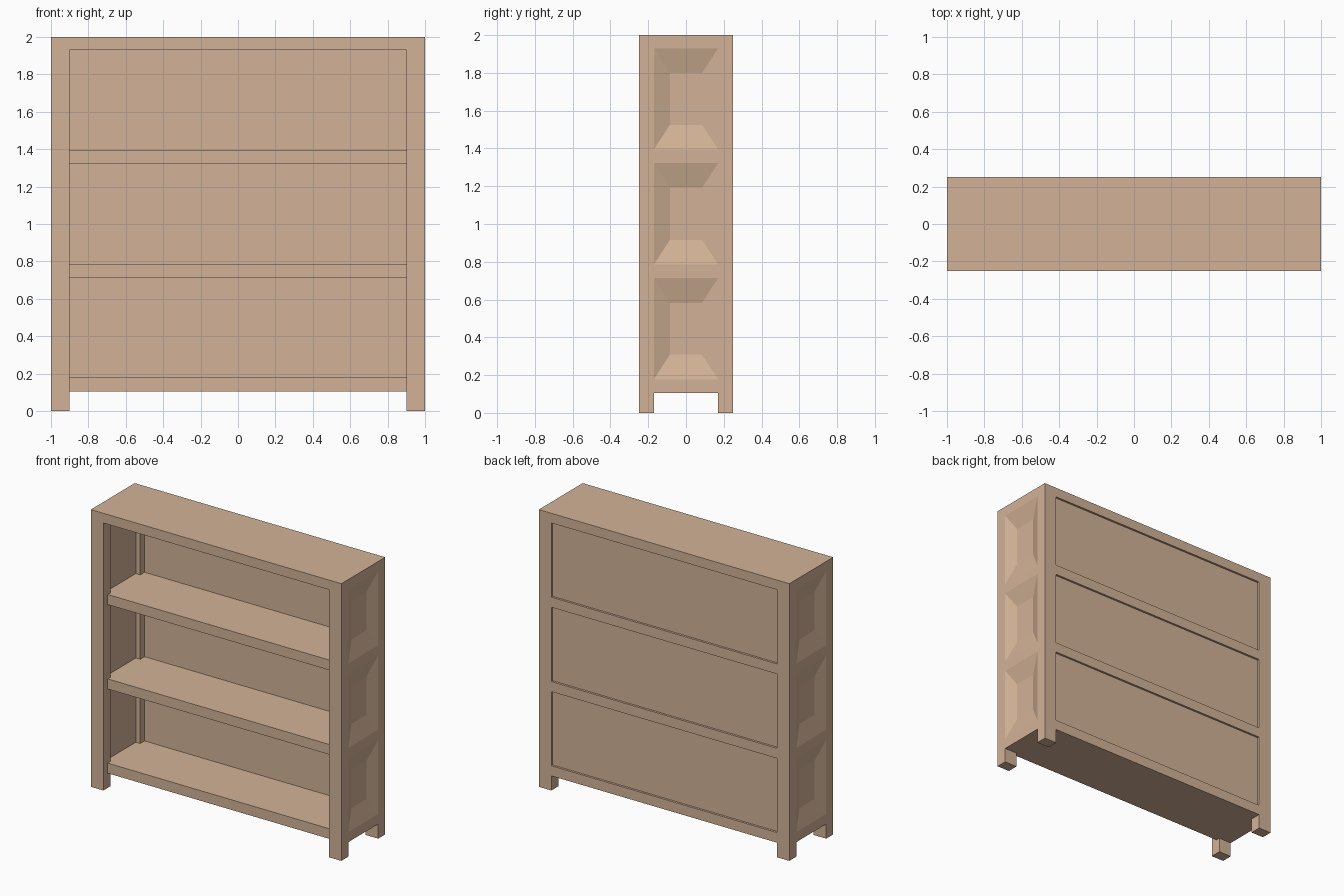
import bpy
import bmesh

if "Cube" in bpy.data.objects:
    bpy.data.objects.remove(bpy.data.objects["Cube"])

wood = bpy.data.materials.new("wood")
wood.diffuse_color = (0.65, 0.45, 0.31, 1)
wood.use_nodes = True
wood.node_tree.nodes["Principled BSDF"].inputs["Base Color"].default_value = wood.diffuse_color

LEVELS = [0.105, 0.713, 1.322, 1.93]   # undersides of the boards
THICK = 0.073
POST_X, POST_Y = 0.9, 0.17             # inner faces of the corner posts


def finish(name, bm):
    bmesh.ops.recalc_face_normals(bm, faces=bm.faces)
    mesh = bpy.data.meshes.new(name)
    bm.to_mesh(mesh)
    bm.free()
    mesh.materials.append(wood)
    obj = bpy.data.objects.new(name, mesh)
    bpy.context.collection.objects.link(obj)
    return obj


def prism(name, outline, z0, z1):
    bm = bmesh.new()
    face = bm.faces.new([bm.verts.new((x, y, z0)) for x, y in outline])
    top = bmesh.ops.extrude_face_region(bm, geom=[face])["geom"]
    verts = [v for v in top if isinstance(v, bmesh.types.BMVert)]
    bmesh.ops.translate(bm, verts=verts, vec=(0, 0, z1 - z0))
    return finish(name, bm)


def box(name, x0, x1, y0, y1, z0, z1):
    return prism(name, [(x0, y0), (x1, y0), (x1, y1), (x0, y1)], z0, z1)


def mirror(obj, y=False):
    mod = obj.modifiers.new("mirror", 'MIRROR')
    mod.use_axis = (True, y, False)
    mod.use_mirror_merge = False


# Corner posts that continue down as legs
mirror(box("corner_post", POST_X, 1, POST_Y, 0.25, 0, LEVELS[3]), y=True)

# Top board
box("top_board", -1, 1, -0.25, 0.25, LEVELS[3], 2)

# Shelves notched around the posts, set back at the front
half = [(POST_X, -0.20), (POST_X, -POST_Y), (1, -POST_Y),
        (1, POST_Y), (POST_X, POST_Y), (POST_X, 0.25)]
outline = half + [(-x, y) for x, y in reversed(half)]
for z in LEVELS[:3]:
    prism("shelf", outline, z, z + THICK)


# Side panel with a sloped recess outside and a flat inner wall
def side_panel(z0, z1):
    bm = bmesh.new()

    def ring(x, dy, dz):
        y = POST_Y - dy
        return [bm.verts.new((x, a, b)) for a, b in
                ((-y, z0 + dz), (y, z0 + dz), (y, z1 - dz), (-y, z1 - dz))]

    rim, floor, inner = ring(1, 0, 0), ring(0.965, 0.085, 0.13), ring(0.935, 0, 0)
    for a, b in ((rim, floor), (rim, inner)):
        for i in range(4):
            j = (i + 1) % 4
            bm.faces.new((a[i], a[j], b[j], b[i]))
    bm.faces.new(floor)
    bm.faces.new(inner)
    mirror(finish("side_panel", bm))


# Each bay gets side panels and a slightly recessed back panel
for low, high in zip(LEVELS, LEVELS[1:]):
    side_panel(low + THICK, high)
    box("back_panel", -POST_X, POST_X, 0.22, 0.235, low + THICK, high)
